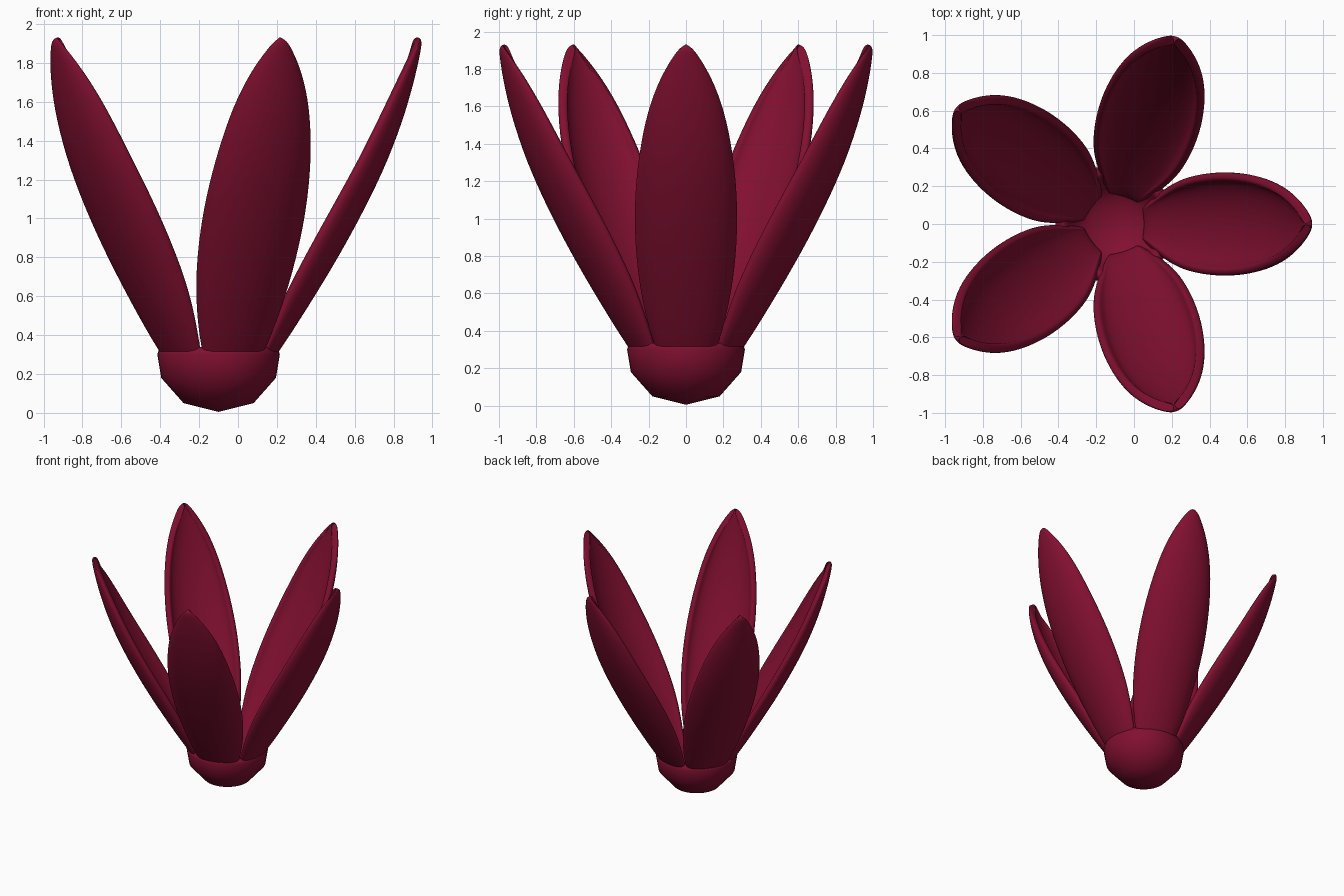
import bpy, bmesh, math
from mathutils import Vector, Matrix

if "Cube" in bpy.data.objects:
    bpy.data.objects.remove(bpy.data.objects["Cube"], do_unlink=True)

CENTRE = Vector((-0.1, 0, 0))

crimson = bpy.data.materials.new("crimson")
crimson.use_nodes = True
colour = (0.22, 0.005, 0.03, 1)
crimson.diffuse_color = colour
crimson.node_tree.nodes["Principled BSDF"].inputs["Base Color"].default_value = colour


def make_object(name, bm, thickness, levels):
    bmesh.ops.recalc_face_normals(bm, faces=bm.faces)
    mesh = bpy.data.meshes.new(name)
    bm.to_mesh(mesh)
    bm.free()
    mesh.materials.append(crimson)
    mesh.shade_smooth()
    obj = bpy.data.objects.new(name, mesh)
    bpy.context.collection.objects.link(obj)
    obj.location = CENTRE
    if thickness:
        solid = obj.modifiers.new("thickness", "SOLIDIFY")
        solid.thickness = thickness
        solid.offset = -1
    if levels:
        sub = obj.modifiers.new("smooth", "SUBSURF")
        sub.levels = sub.render_levels = levels
    return obj


# Petal stations along the outer spine: radius, height, half width, cup depth
STATIONS = [
    (0.17, 0.12, 0.10, 0.03),
    (0.31, 0.31, 0.19, 0.08),
    (0.46, 0.54, 0.255, 0.14),
    (0.625, 0.81, 0.285, 0.16),
    (0.76, 1.06, 0.285, 0.155),
    (0.875, 1.30, 0.262, 0.14),
    (0.965, 1.55, 0.215, 0.11),
    (1.015, 1.74, 0.145, 0.07),
    (1.04, 1.86, 0.075, 0.035),
    (1.05, 1.93, 0.022, 0.01),
]
COLUMNS = 10


def petal_mesh():
    bm = bmesh.new()
    rows = []
    for i, (r, z, width, depth) in enumerate(STATIONS):
        a, b = STATIONS[max(i - 1, 0)], STATIONS[min(i + 1, len(STATIONS) - 1)]
        along = Vector((b[0] - a[0], 0, b[1] - a[1])).normalized()
        inward = Vector((-along.z, 0, along.x))
        row = []
        for c in range(COLUMNS + 1):
            t = math.radians(85) * (2 * c / COLUMNS - 1)
            p = Vector((r, width * math.sin(t), z)) + inward * depth * (1 - math.cos(t))
            row.append(bm.verts.new(p))
        rows.append(row)
    for low, high in zip(rows, rows[1:]):
        for c in range(COLUMNS):
            bm.faces.new((low[c], low[c + 1], high[c + 1], high[c]))
    return bm


# Five cupped petals around the cup
for k in range(5):
    bm = petal_mesh()
    bm.transform(Matrix.Rotation(k * math.tau / 5, 4, "Z"))
    petal = make_object(f"petal_{k + 1}", bm, 0.05, 2)
    # outside faces outwards so the thickness grows inwards
    mesh = petal.data
    out = Matrix.Rotation(k * math.tau / 5, 3, "Z") @ Vector((1, 0, -0.4))
    if sum(f.normal.dot(out) for f in mesh.polygons) < 0:
        mesh.flip_normals()

# Cup: a turned bowl with a rounded rim and an inner floor
PROFILE = [(0, 0.005), (0.18, 0.05), (0.295, 0.18), (0.315, 0.30), (0.305, 0.335),
           (0.275, 0.34), (0.25, 0.30), (0.22, 0.2), (0.13, 0.13), (0, 0.11)]
bm = bmesh.new()
points = [bm.verts.new((r, 0, z)) for r, z in PROFILE]
edges = [bm.edges.new(pair) for pair in zip(points, points[1:])]
bmesh.ops.spin(bm, geom=points + edges, cent=(0, 0, 0), axis=(0, 0, 1),
               angle=math.tau, steps=40, use_duplicate=False)
bmesh.ops.remove_doubles(bm, verts=bm.verts, dist=0.0005)
make_object("flower_cup", bm, 0, 0)
